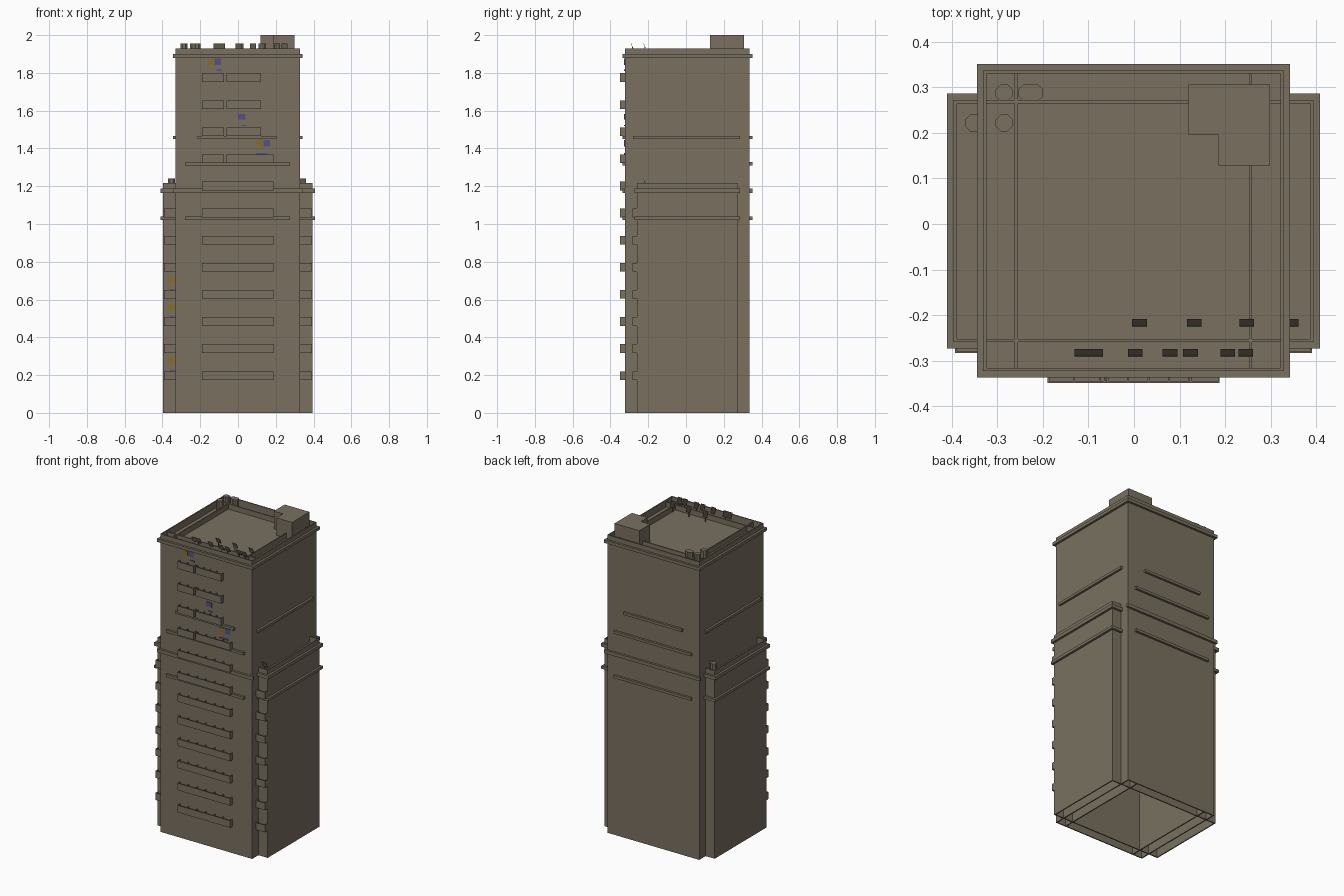
import bpy, bmesh
from mathutils import Matrix, Vector

cube = bpy.data.objects.get("Cube")
if cube:
    bpy.data.objects.remove(cube, do_unlink=True)


def material(name, rgb):
    m = bpy.data.materials.new(name)
    m.use_nodes = True
    m.diffuse_color = (*rgb, 1)
    m.node_tree.nodes["Principled BSDF"].inputs["Base Color"].default_value = (*rgb, 1)
    return m


stone = material("warm grey stone", (0.19, 0.163, 0.117))
dark = material("dark panel", (0.042, 0.032, 0.025))
blue = material("dusty blue", (0.09, 0.08, 0.22))
ochre = material("ochre", (0.26, 0.155, 0.015))


class Part:
    """Collects simple solids into one named mesh object."""

    def __init__(self, name, *mats):
        self.name, self.mats, self.bm = name, mats or (stone,), bmesh.new()

    def box(self, x0, x1, y0, y1, z0, z1):
        mid = Vector((x0 + x1, y0 + y1, z0 + z1)) / 2
        size = Matrix.Diagonal((x1 - x0, y1 - y0, z1 - z0, 1))
        bmesh.ops.create_cube(self.bm, size=1, matrix=Matrix.Translation(mid) @ size)

    def ring(self, x0, x1, y0, y1, z0, z1, t):
        self.box(x0, x1, y0, y0 + t, z0, z1)
        self.box(x0, x1, y1 - t, y1, z0, z1)
        self.box(x0, x0 + t, y0 + t, y1 - t, z0, z1)
        self.box(x1 - t, x1, y0 + t, y1 - t, z0, z1)

    def drum(self, x, y, r, z0, z1):
        bmesh.ops.create_cone(self.bm, cap_ends=True, segments=8, radius1=r, radius2=r, depth=z1 - z0,
                              matrix=Matrix.Translation((x, y, (z0 + z1) / 2)) @ Matrix.Rotation(0.3927, 4, "Z"))

    def done(self, rule=None):
        self.bm.normal_update()
        mesh = bpy.data.meshes.new(self.name)
        for m in self.mats:
            mesh.materials.append(m)
        if rule:
            for f in self.bm.faces:
                f.material_index = rule(f)
        self.bm.to_mesh(mesh)
        self.bm.free()
        obj = bpy.data.objects.new(self.name, mesh)
        bpy.context.collection.objects.link(obj)
        return obj


T = 0.007                                   # wall thickness
X0, X1, Y0, Y1 = -0.331, 0.328, -0.323, 0.337   # tower
WX0, WX1, WY0, WY1 = -0.396, 0.394, -0.259, 0.272   # wings
TOP, ROOF, WTOP, WROOF = 1.93, 1.88, 1.217, 1.17
OUT = 0.014                                 # ledge projection

# Hollow tower, open below, parapet above the roof deck
p = Part("tower_walls")
p.ring(X0, X1, Y0, Y1, 0, TOP, T)
p.done()
p = Part("tower_roof")
p.box(X0 + T, X1 - T, Y0 + T, Y1 - T, ROOF, ROOF + 0.006)
p.done()

# Cross walls, rising as a low inner curb on the roof
p = Part("inner_walls")
for x in (-0.262, 0.252):
    p.box(x, x + T, Y0 + T, Y1 - T, 0, 1.92)
for y in (WY0, WY1 - T):
    p.box(X0 + T, X1 - T, y, y + T, 0, 1.92)
p.done()

# Side wings with recessed roofs and wrapping ledges
for side, xa, xb in (("right", WX0, X0), ("left", X1, WX1)):
    outer = WX0 if side == "right" else WX1 - T
    p = Part(side + "_wing")
    for y in (WY0, WY1 - T):
        p.box(xa, xb, y, y + T, 0, WTOP)
    p.box(outer, outer + T, WY0, WY1, 0, WTOP)
    p.box(xa + 0.001, xb - 0.001, WY0 + T, WY1 - T, WROOF, WROOF + 0.006)
    p.done()
    p = Part(side + "_wing_ledges")
    lx = WX0 - OUT if side == "right" else WX1
    la, lb = (WX0 - OUT, X0) if side == "right" else (X1, WX1 + OUT)
    for z0, z1 in ((1.165, 1.187), (1.022, 1.04)):
        p.box(lx, lx + OUT, WY0 - OUT, WY1 + OUT, z0, z1)
        p.box(la, lb, WY0 - OUT, WY0, z0, z1)
        p.box(la, lb, WY1, WY1 + OUT, z0, z1)
    # Upper ledge on the tower flank
    sx = X0 - OUT if side == "right" else X1
    p.box(sx, sx + OUT, -0.28, 0.285, 1.45, 1.467)
    p.done()

# Tower cornices and short ledges on front and back
p = Part("tower_ledges")
p.ring(X0 - OUT, X1 + OUT, Y0 - OUT, Y1 + OUT, 1.88, 1.9, OUT)
for y in (Y0 - OUT, Y1):
    p.box(X0 - OUT, X1 + OUT, y, y + OUT, 1.165, 1.187)
    for xa, xb, z in ((-0.28, 0.275, 1.022), (-0.28, 0.275, 1.31), (-0.215, 0.205, 1.45)):
        p.box(xa, xb, y, y + OUT, z, z + 0.017)
p.done()


def balcony(p, xa, xb, wall, depth, z, dividers):
    """Open-topped tray fixed to a wall facing the front."""
    y, h, t = wall - depth, 0.046, 0.004
    p.box(xa, xb, y, wall, z, z + t)
    p.box(xa, xb, y, y + t, z + t, z + h)
    for i in range(dividers + 2):
        x = xa + (xb - xa - t) * i / (dividers + 1)
        p.box(x, x + t, y + t, wall, z + t, z + h)


# Stacked balconies
p = Part("tower_balconies")
w = Part("wing_balconies")
for i in range(12):
    z = 0.174 + i * 0.1435
    if i < 9 - 1:
        balcony(p, -0.19, 0.188, Y0, 0.026, z, 5)
    else:
        balcony(p, -0.19, -0.073, Y0, 0.026, z, 1)
        balcony(p, -0.06, 0.188 if i == 8 else 0.123, Y0, 0.026, z, 3)
    if i < 7:
        balcony(w, WX0 + 0.003, X0, WY0, 0.024, z, 0)
        balcony(w, X1, WX1 - 0.003, WY0, 0.024, z, 0)
p.done()
w.done()

# L-shaped rooftop stair house, extruded from its outline
p = Part("roof_house")
outline = [(0.12, 0.195), (0.186, 0.195), (0.186, 0.128), (0.298, 0.128), (0.298, 0.306), (0.12, 0.306)]
base = p.bm.faces.new([p.bm.verts.new((x, y, ROOF)) for x, y in outline])
ext = bmesh.ops.extrude_face_region(p.bm, geom=[base])
bmesh.ops.translate(p.bm, vec=(0, 0, 2 - ROOF), verts=[v for v in ext["geom"] if isinstance(v, bmesh.types.BMVert)])
bmesh.ops.recalc_face_normals(p.bm, faces=p.bm.faces)
p.done()

# Water drums on the roofs
p = Part("roof_drums")
for x, y in ((-0.285, 0.288), (-0.235, 0.288), (-0.218, 0.288), (-0.285, 0.222)):
    p.drum(x, y, 0.02, ROOF, 1.955)
p.drum(-0.352, 0.222, 0.02, WROOF, 1.24)
p.done()

# Tilted roof panels, dark on the side facing up and back
p = Part("roof_panels", stone, dark)
spots = [(x, -0.283, 1.955) for x in (-0.115, -0.084, 0.003, 0.079, 0.124, 0.206, 0.245)]
spots += [(x, -0.217, 1.955) for x in (0.012, 0.132, 0.247)]
spots.append((0.345, -0.217, 1.24))
for x, y, top in spots:
    first = len(p.bm.verts)
    p.box(x - 0.016, x + 0.016, y - 0.001, y + 0.001, top - 0.036, top)
    p.bm.verts.ensure_lookup_table()
    for v in p.bm.verts[first:]:
        v.co.y -= (v.co.z - top + 0.018) * 0.42
    p.box(x - 0.002, x + 0.002, y - 0.002, y, top - 0.08, top - 0.018)
p.done(lambda f: 1 if f.normal.y > 0.5 and f.normal.z > 0.1 else 0)

# Small coloured plates on the front walls
b = Part("blue_wall_plates", blue)
for x, z, wide, high in ((-0.108, 1.858, 0.034, 0.034), (0.02, 1.567, 0.04, 0.03), (0.153, 1.427, 0.034, 0.034),
                         (0.125, 1.372, 0.06, 0.008), (-0.1, 1.815, 0.03, 0.008), (0.03, 1.522, 0.03, 0.006)):
    b.box(x - wide / 2, x + wide / 2, Y0 - 0.004, Y0, z - high / 2, z + high / 2)
o = Part("ochre_wall_plates", ochre)
for x, z in ((-0.146, 1.858), (0.113, 1.427)):
    o.box(x - 0.014, x + 0.014, Y0 - 0.004, Y0, z - 0.015, z + 0.015)
for z in (0.705, 0.562, 0.277):
    o.box(-0.37, -0.335, WY0 - 0.004, WY0, z - 0.015, z + 0.015)
    b.box(-0.36, -0.335, WY0 - 0.004, WY0, z - 0.056, z - 0.05)
b.done()
o.done()
